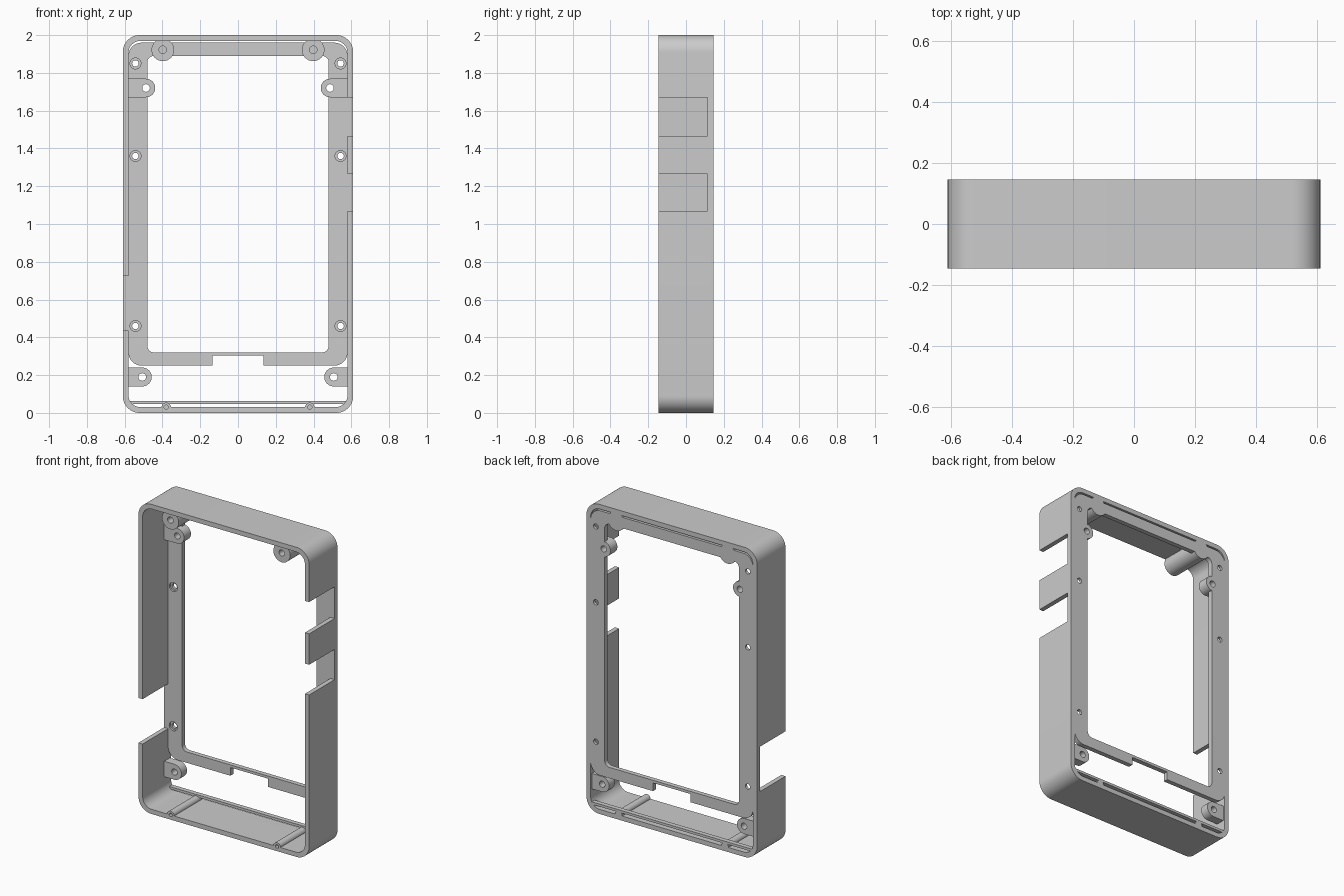
import bpy, bmesh
from math import sin, cos, pi

if "Cube" in bpy.data.objects:
    bpy.data.objects.remove(bpy.data.objects["Cube"])

FRONT, BACK, LEDGE = -0.145, 0.145, 0.115


def arc(cx, cz, r, a0, a1, n):
    return [(cx + r * cos(a0 + (a1 - a0) * i / n), cz + r * sin(a0 + (a1 - a0) * i / n))
            for i in range(n + 1)]


def circle(cx, cz, r, n=32):
    return arc(cx, cz, r, 0, 2 * pi, n)[:-1]


def box(x0, x1, z0, z1):
    return [(x0, z0), (x1, z0), (x1, z1), (x0, z1)]


def rounded(x, z0, z1, r, n=12):
    pts = []
    for k, (cx, cz) in enumerate([(x - r, z1 - r), (r - x, z1 - r), (r - x, z0 + r), (x - r, z0 + r)]):
        pts += arc(cx, cz, r, k * pi / 2, (k + 1) * pi / 2, n)
    return pts


def prism(name, loops, y0, y1):
    """Fill x-z loops (outer first, then holes) and extrude along y."""
    bm = bmesh.new()
    edges = []
    for loop in loops:
        vs = [bm.verts.new((x, y0, z)) for x, z in loop]
        edges += [bm.edges.new((vs[i - 1], vs[i])) for i in range(len(vs))]
    bmesh.ops.triangle_fill(bm, use_beauty=True, use_dissolve=False, edges=edges)
    out = bmesh.ops.extrude_face_region(bm, geom=bm.faces[:], use_keep_orig=True)
    moved = [v for v in out["geom"] if isinstance(v, bmesh.types.BMVert)]
    bmesh.ops.translate(bm, verts=moved, vec=(0, y1 - y0, 0))
    bmesh.ops.recalc_face_normals(bm, faces=bm.faces[:])
    me = bpy.data.meshes.new(name)
    bm.to_mesh(me)
    bm.free()
    ob = bpy.data.objects.new(name, me)
    bpy.context.collection.objects.link(ob)
    return ob


def activate(ob):
    bpy.ops.object.select_all(action='DESELECT')
    ob.select_set(True)
    bpy.context.view_layer.objects.active = ob


def cut(ob, loop, y0, y1):
    cutter = prism("cutter", [loop], y0, y1)
    cutter.hide_render = True
    mod = ob.modifiers.new("cut", 'BOOLEAN')
    mod.operation, mod.solver, mod.object = 'DIFFERENCE', 'EXACT', cutter
    activate(ob)
    bpy.ops.object.modifier_apply(modifier=mod.name)
    bpy.data.objects.remove(cutter)


# Outer wall with side port openings
wall = prism("outer_wall", [rounded(0.61, 0, 2, 0.09), rounded(0.58, 0.03, 1.97, 0.065)], FRONT, BACK)
for x0, x1, z0, z1 in [(0.55, 0.65, 1.07, 1.265), (0.55, 0.65, 1.465, 1.67), (-0.65, -0.55, 0.435, 0.725)]:
    cut(wall, box(x0, x1, z0, z1), -0.2, LEDGE)

# Back flange around the window, with notch and screw holes
flange = prism("back_flange", [rounded(0.58, 0.25, 1.96, 0.07), rounded(0.48, 0.32, 1.89, 0.035)], LEDGE, BACK)
cut(flange, box(-0.135, 0.135, 0.2, 0.303), 0, 0.2)
for s in (-1, 1):
    for z in (0.46, 1.36, 1.85):
        cut(flange, circle(s * 0.543, z, 0.017), 0, 0.2)
        cut(flange, circle(s * 0.543, z, 0.029), 0, LEDGE + 0.012)
    cut(flange, circle(s * 0.487, 1.72, 0.02), 0, 0.2)

# Thin strip along the bottom of the back
prism("bottom_strip", [box(-0.575, 0.575, 0.048, 0.064)], LEDGE, BACK)

for s, side in ((-1, "left"), (1, "right")):
    # Screw lugs on the side walls
    for name, x, z, r, y1 in (("upper_lug", 0.487, 1.72, 0.049, BACK), ("lower_lug", 0.507, 0.19, 0.05, 0.132)):
        outline = [(0.585, z + r)] + arc(x, z, r, pi / 2, 3 * pi / 2, 20) + [(0.585, z - r)]
        loops = [outline, circle(x, z, 0.02)]
        prism(f"{side}_{name}", [[(s * px, pz) for px, pz in lp] for lp in loops], 0.075, y1)
    # Long top posts and slim bottom posts, with blind screw holes
    for name, x, z, r, hole, y0 in (("top_post", 0.398, 1.922, 0.06, 0.02, -0.122),
                                    ("bottom_post", 0.38, 0.03, 0.025, 0.011, FRONT)):
        post = prism(f"{side}_{name}", [circle(s * x, z, r)], y0, BACK)
        if name == "bottom_post":
            cut(wall, circle(s * x, z, hole), -0.2, 0.05)
        cut(post, circle(s * x, z, hole), -0.2, 0.05)

for ob in list(bpy.context.scene.objects):
    activate(ob)
    bpy.ops.object.shade_smooth_by_angle(angle=pi / 6)
